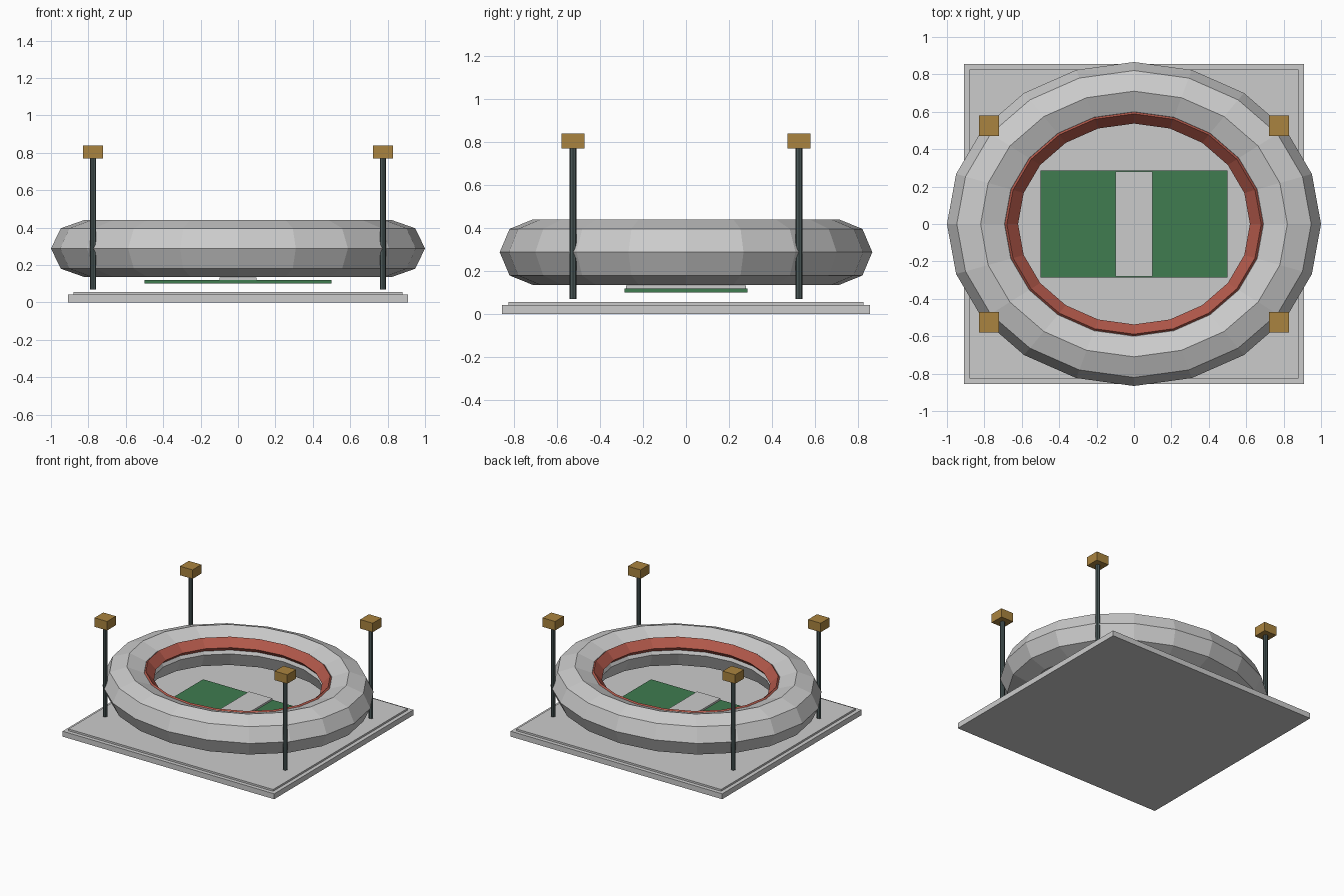
import bpy
import math

if "Cube" in bpy.data.objects:
    bpy.data.objects.remove(bpy.data.objects["Cube"])


def material(name, color):
    m = bpy.data.materials.new(name)
    m.diffuse_color = (*color, 1)
    m.use_nodes = True
    m.node_tree.nodes["Principled BSDF"].inputs["Base Color"].default_value = m.diffuse_color
    return m


GREEN = material("grass_green", (0.05, 0.2, 0.08))
RED = material("seat_red", (0.45, 0.1, 0.07))
AMBER = material("lamp_amber", (0.4, 0.23, 0.05))
DARK = material("steel_dark", (0.07, 0.1, 0.1))


def finish(name, mat):
    ob = bpy.context.object
    ob.name = name
    if mat:
        ob.data.materials.append(mat)
    return ob


def box(name, size_x, size_y, z0, z1, x=0, y=0, mat=None):
    bpy.ops.mesh.primitive_cube_add(size=1, location=(x, y, (z0 + z1) / 2))
    ob = finish(name, mat)
    ob.scale = (size_x, size_y, z1 - z0)
    return ob


def oval_ring(name, radius, tube, sides, z, z_scale, mat=None):
    bpy.ops.mesh.primitive_torus_add(major_radius=radius, minor_radius=tube,
                                     major_segments=20, minor_segments=sides,
                                     location=(0, 0, z))
    ob = finish(name, mat)
    ob.scale = (1, 0.866, z_scale)
    return ob


# stepped base
box("base_slab", 1.82, 1.71, 0, 0.042)
box("base_step", 1.76, 1.65, 0.042, 0.056)

# pitch and centre strip
box("pitch", 1.0, 0.57, 0.10, 0.12, mat=GREEN)
box("centre_strip", 0.20, 0.56, 0.12, 0.134)

# oval stand and inner seating ring
oval_ring("bowl", 0.82, 0.18, 8, 0.288, 0.85)
oval_ring("seating_ring", 0.68, 0.06, 4, 0.345, 1.0, RED)

# corner floodlights
for sx, side in ((-1, "left"), (1, "right")):
    for sy, end in ((-1, "front"), (1, "back")):
        x, y = sx * 0.775, sy * 0.525
        bpy.ops.mesh.primitive_cylinder_add(vertices=8, radius=0.017, depth=0.71,
                                            location=(x, y, 0.425))
        finish(f"{end}_{side}_mast", DARK)
        box(f"{end}_{side}_lamp", 0.108, 0.108, 0.77, 0.84, x, y, AMBER)
